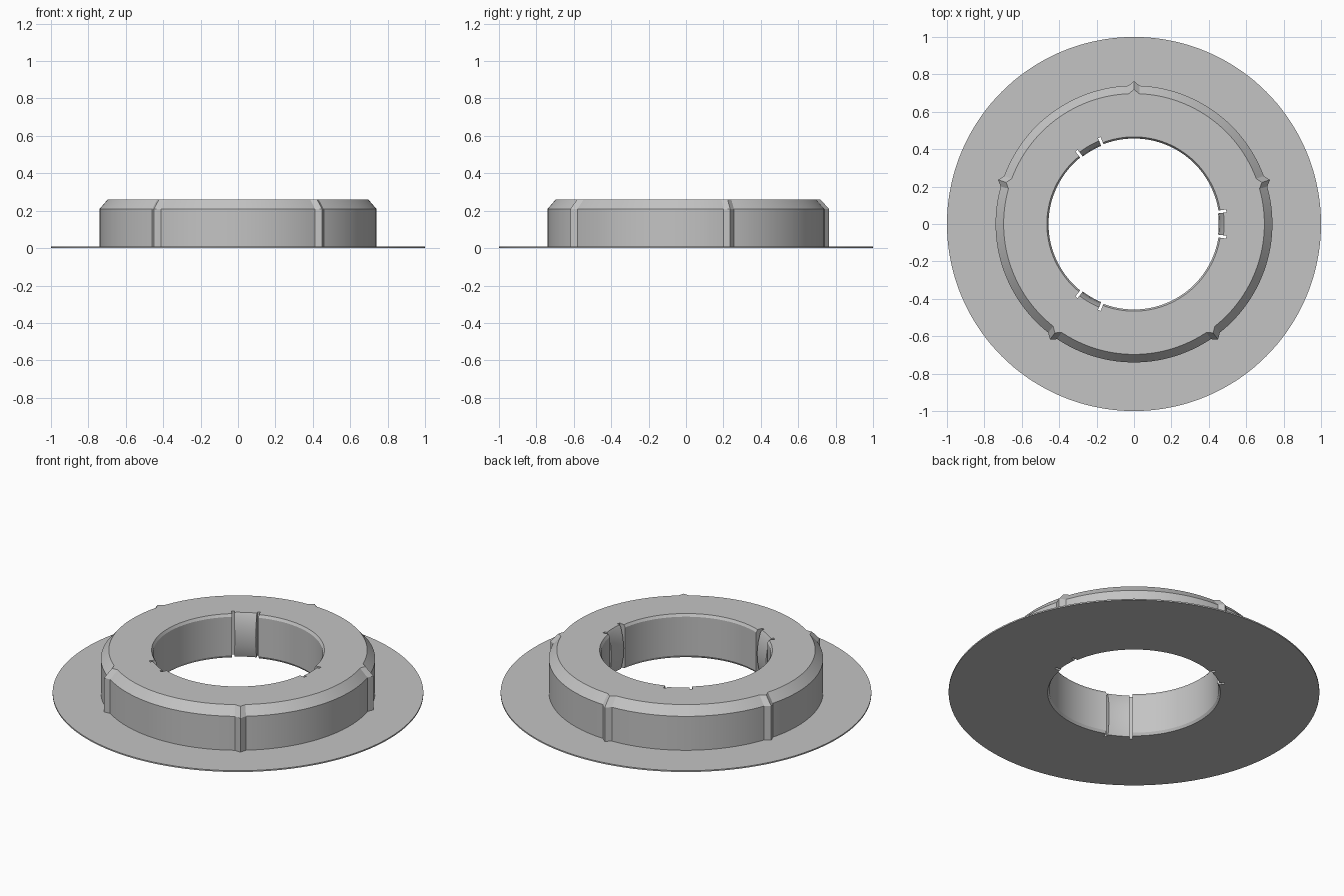
import bpy, bmesh, math

if "Cube" in bpy.data.objects:
    bpy.data.objects.remove(bpy.data.objects["Cube"])

grey = bpy.data.materials.new("light grey")
grey.diffuse_color = (0.55, 0.55, 0.55, 1)
grey.use_nodes = True
grey.node_tree.nodes["Principled BSDF"].inputs["Base Color"].default_value = grey.diffuse_color

RIDGES = [18 + 72 * i for i in range(5)]   # pointed ribs on the outer wall
CLIPS = [0, 120, 240]                      # spring tabs in the bore
RIDGE_HALF = 2.3                           # half widths in degrees
TAB, SLOT = 7.2, 9.0
EPS = 0.04


def offset(a, centres):
    """Distance in degrees to the nearest centre."""
    return min(abs((a - c + 180) % 360 - 180) for c in centres)


def bore(a):
    """Bore edge from top to bottom: plain wall, slot or bulging tab."""
    heights = [0.26, 0.245, 0.19, 0.13, 0.07, 0.015, 0.0]
    d = offset(a, CLIPS)
    if d <= TAB + EPS / 2:
        radii = [0.482, 0.474, 0.459, 0.453, 0.457, 0.468, 0.474]
    elif d <= SLOT + EPS / 2:
        radii = [0.498] * 7
    else:
        radii = [0.466] + [0.457] * 5 + [0.466]
    return list(zip(radii, heights))


def section(a):
    """Closed radial section of the ring and its thin flange."""
    k = max(0, 1 - offset(a, RIDGES) / RIDGE_HALF)
    wall = 0.74 + 0.024 * k
    outer = [(1, 0), (1, 0.008), (wall, 0.008), (wall, 0.21), (0.697 + 0.022 * k, 0.26)]
    return outer + bore(a)


# Regular steps plus exact steps at the rib and slot edges
angles = {round(i * 2.5, 3) for i in range(144)}
for r in RIDGES:
    angles |= {r - RIDGE_HALF, r, r + RIDGE_HALF}
for c in CLIPS:
    for s in (-1, 1):
        for e in (TAB, TAB + EPS, SLOT, SLOT + EPS):
            angles.add(round((c + s * e) % 360, 3))
angles = sorted(angles)

# Sweep the section around the axis
bm = bmesh.new()
columns = []
for a in angles:
    t = math.radians(a)
    columns.append([bm.verts.new((r * math.cos(t), r * math.sin(t), z)) for r, z in section(a)])
for i, col in enumerate(columns):
    nxt = columns[(i + 1) % len(columns)]
    for j in range(len(col)):
        k = (j + 1) % len(col)
        bm.faces.new((col[j], nxt[j], nxt[k], col[k]))
bmesh.ops.recalc_face_normals(bm, faces=bm.faces[:])

mesh = bpy.data.meshes.new("flanged_ring")
bm.to_mesh(mesh)
bm.free()
mesh.materials.append(grey)
ring = bpy.data.objects.new("flanged_ring", mesh)
bpy.context.collection.objects.link(ring)
bpy.context.view_layer.objects.active = ring
ring.select_set(True)
bpy.ops.object.shade_smooth_by_angle(angle=math.radians(20))
